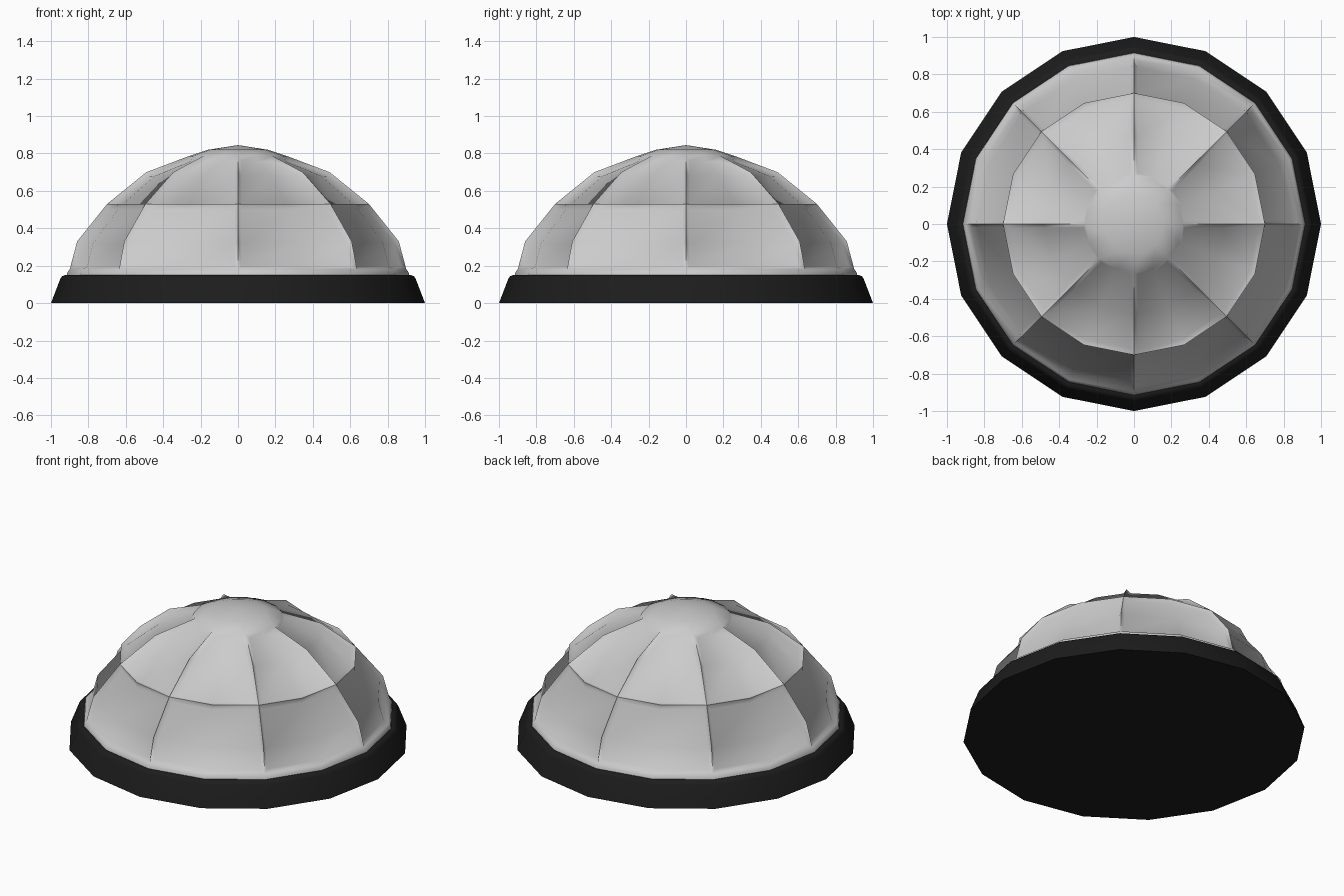
import bpy, bmesh, math

if "Cube" in bpy.data.objects:
    bpy.data.objects.remove(bpy.data.objects["Cube"])

SIDES = 16


def lathe(bm, profile):
    """Revolve (radius, z) points; returns the face rows. Radius 0 makes a pole."""
    rings = []
    for r, z in profile:
        if r == 0:
            rings.append([bm.verts.new((0, 0, z))] * SIDES)
        else:
            rings.append([bm.verts.new((r * math.cos(2 * math.pi * i / SIDES),
                                        r * math.sin(2 * math.pi * i / SIDES), z))
                          for i in range(SIDES)])
    rows = []
    for lo, hi in zip(rings, rings[1:]):
        row = []
        for i in range(SIDES):
            j = (i + 1) % SIDES
            corners = list(dict.fromkeys((lo[i], lo[j], hi[j], hi[i])))
            row.append(bm.faces.new(corners))
        rows.append(row)
    return rings, rows


def make_object(name, bm, angle):
    bm.normal_update()
    mesh = bpy.data.meshes.new(name)
    bm.to_mesh(mesh)
    bm.free()
    obj = bpy.data.objects.new(name, mesh)
    bpy.context.collection.objects.link(obj)
    bpy.ops.object.select_all(action='DESELECT')
    obj.select_set(True)
    bpy.context.view_layer.objects.active = obj
    bpy.ops.object.shade_smooth_by_angle(angle=math.radians(angle))
    return obj


# Dark base ring with a rounded shoulder and a closed underside
bm = bmesh.new()
rings, _ = lathe(bm, [(1.0, 0), (0.95, 0.13), (0.942, 0.143), (0.925, 0.15), (0.89, 0.15)])
bm.faces.new(rings[0][::-1])
base = make_object("base", bm, 60)
black = bpy.data.materials.new("black")
black.diffuse_color = (0.012, 0.012, 0.012, 1)
black.use_nodes = True
black.node_tree.nodes["Principled BSDF"].inputs["Base Color"].default_value = black.diffuse_color
base.data.materials.append(black)

# Dome: lip, lower panel band, upper panel band, cap
bm = bmesh.new()
_, rows = lathe(bm, [(0.915, 0.15), (0.912, 0.165), (0.90, 0.18),
                     (0.86, 0.33), (0.70, 0.53),
                     (0.49, 0.70), (0.26, 0.787),
                     (0.16, 0.82), (0, 0.845)])
bm.normal_update()

# Sink the panels so ridges remain between them
for first_row in (2, 4):
    for i in range(0, SIDES, 2):
        panel = [rows[r][k] for r in (first_row, first_row + 1) for k in (i, i + 1)]
        bmesh.ops.inset_region(bm, faces=panel, thickness=0.022, depth=-0.022,
                               use_even_offset=True, use_boundary=True)
make_object("dome", bm, 75)
